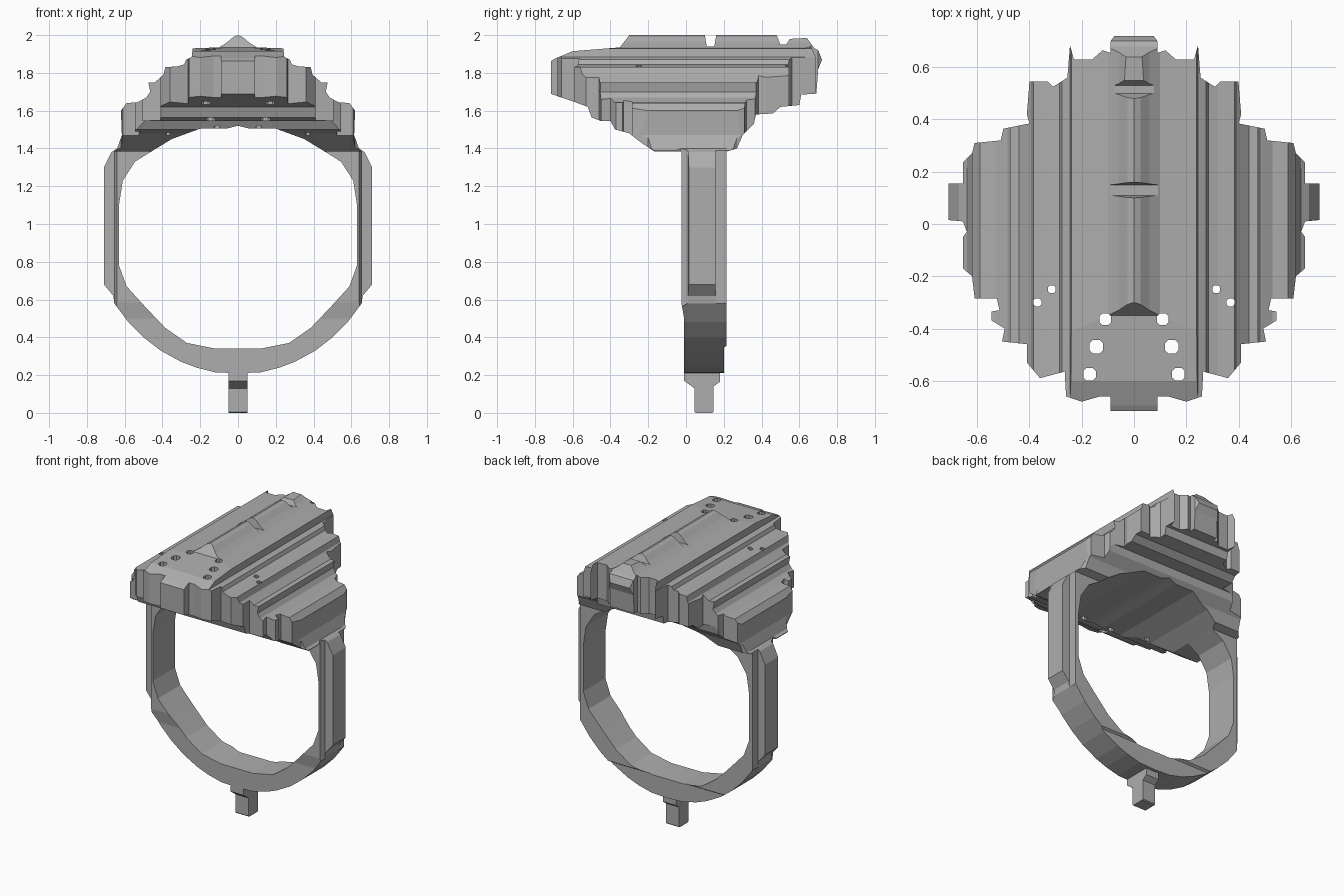
import bpy
import bmesh
from mathutils import Vector

default_cube = bpy.data.objects.get("Cube")
if default_cube:
    bpy.data.objects.remove(default_cube, do_unlink=True)

# One plain grey metal
metal = bpy.data.materials.new("grey_metal")
metal.use_nodes = True
metal.diffuse_color = (0.42, 0.42, 0.42, 1)
metal.node_tree.nodes["Principled BSDF"].inputs["Base Color"].default_value = metal.diffuse_color


def mirrored(half):
    """Close a right-hand half outline by mirroring it over the axis."""
    return half + [(-x, v) for x, v in reversed(half) if x > 0]


def prism(name, outline, axis, low, high):
    """Extrude a flat outline along the named axis."""
    place = {
        "x": lambda u, v, depth: Vector((depth, u, v)),
        "y": lambda u, v, depth: Vector((u, depth, v)),
        "z": lambda u, v, depth: Vector((u, v, depth)),
    }[axis]
    bm = bmesh.new()
    face = bm.faces.new([bm.verts.new(place(u, v, low)) for u, v in outline])
    extruded = bmesh.ops.extrude_face_region(bm, geom=[face])["geom"]
    moved = [item for item in extruded if isinstance(item, bmesh.types.BMVert)]
    bmesh.ops.translate(bm, verts=moved, vec=place(0, 0, high - low))
    bmesh.ops.recalc_face_normals(bm, faces=bm.faces)
    mesh = bpy.data.meshes.new(name)
    bm.to_mesh(mesh)
    bm.free()
    mesh.materials.append(metal)
    part = bpy.data.objects.new(name, mesh)
    bpy.context.collection.objects.link(part)
    return part


def cut(part, cutter, operation):
    """Apply an exact boolean and discard the cutter."""
    cutter.hide_render = True
    modifier = part.modifiers.new("cut", "BOOLEAN")
    modifier.operation = operation
    modifier.solver = "EXACT"
    modifier.object = cutter
    bpy.context.view_layer.update()
    depsgraph = bpy.context.evaluated_depsgraph_get()
    result = bpy.data.meshes.new_from_object(part.evaluated_get(depsgraph))
    part.modifiers.clear()
    part.data = result
    bpy.data.objects.remove(cutter, do_unlink=True)


# Stepped plan outline, shared by the head and the band
plan = mirrored([
    (0, .72), (.075, .72), (.09, .7), (.09, .655), (.12, .665), (.16, .63),
    (.23, .63), (.245, .685), (.255, .56), (.31, .525), (.33, .545), (.4, .545),
    (.41, .42), (.4, .385), (.5, .365), (.51, .32), (.61, .31), (.62, .27),
    (.655, .235), (.655, .155), (.71, .155), (.71, .015), (.655, .01),
    (.64, -.03), (.655, -.05), (.655, -.17), (.62, -.2), (.61, -.285),
    (.525, -.285), (.515, -.33), (.545, -.335), (.545, -.37), (.495, -.4),
    (.505, -.45), (.41, -.46), (.41, -.53), (.36, -.59), (.265, -.565),
    (.26, -.66), (.2, -.68), (.13, -.66), (.09, -.66), (.09, -.715), (0, -.715),
])

# Finger opening outline
opening = mirrored([
    (0, 1.52), (.06, 1.505), (.2, 1.505), (.35, 1.45), (.465, 1.38),
    (.545, 1.33), (.61, 1.23), (.63, 1.1), (.63, .78), (.59, .67),
    (.49, .56), (.385, .45), (.27, .37), (.12, .34), (0, .34),
])

# Head, front outline: terraces falling away from a narrow ridge
head_front = mirrored([
    (0, 2), (.025, 1.99), (.06, 1.96), (.1, 1.935), (.24, 1.93),
    (.245, 1.885), (.275, 1.87), (.285, 1.845), (.32, 1.835), (.385, 1.83),
    (.395, 1.79), (.44, 1.75), (.475, 1.75), (.465, 1.7), (.485, 1.67),
    (.53, 1.645), (.59, 1.64), (.62, 1.6), (.615, 1.47), (.64, 1.4),
    (.66, 1.385), (0, 1.385),
])

# Head, side outline: notched ridge on top, inverted steps below
head_side = [
    (-.72, 1.86), (-.695, 1.875), (-.6, 1.915), (-.35, 1.935), (-.3, 2),
    (.1, 2), (.11, 1.94), (.15, 1.94), (.16, 2), (.48, 2), (.5, 1.95),
    (.53, 1.95), (.55, 1.98), (.64, 1.985), (.68, 1.93), (.7, 1.92),
    (.72, 1.87), (.7, 1.82), (.69, 1.69), (.61, 1.685), (.6, 1.63),
    (.5, 1.62), (.46, 1.585), (.37, 1.58), (.36, 1.53), (.3, 1.47),
    (.27, 1.4), (.22, 1.385), (-.17, 1.385), (-.25, 1.44), (-.3, 1.48),
    (-.375, 1.5), (-.4, 1.545), (-.45, 1.545), (-.5, 1.565), (-.52, 1.62),
    (-.6, 1.65), (-.66, 1.67), (-.72, 1.69),
]

# Band outlines
band_front = mirrored([
    (0, 1.4), (.64, 1.4), (.67, 1.38), (.71, 1.3), (.71, .68), (.66, .62),
    (.655, .58), (.58, .48), (.5, .4), (.41, .33), (.3, .27), (.22, .24),
    (.12, .215), (0, .21),
])
band_side = [
    (-.025, 1.4), (-.025, .585), (-.01, .5), (-.01, .16), (.18, .16),
    (.2, .21), (.2, .345), (.215, .355), (.215, 1.4),
]


def shaped_part(name, front, side):
    """Intersect front, side and plan outlines, then open the finger hole."""
    part = prism(name, front, "y", -1, 1)
    cut(part, prism("side_cutter", side, "x", -1, 1), "INTERSECT")
    cut(part, prism("plan_cutter", plan, "z", -1, 3), "INTERSECT")
    cut(part, prism("opening_cutter", opening, "y", -2, 2), "DIFFERENCE")
    return part


head = shaped_part("stepped_head", head_front, head_side)
band = shaped_part("finger_band", band_front, band_side)

# Small drilled holes through the head: x, y, radius
for x, y, radius in [(.145, -.47, .026), (.17, -.575, .024), (.11, -.365, .022),
                     (.315, -.25, .015), (.37, -.3, .015)]:
    for side in (-1, 1):
        corner = radius / 2
        octagon = [(radius, corner), (corner, radius), (-corner, radius), (-radius, corner),
                   (-radius, -corner), (-corner, -radius), (corner, -radius), (radius, -corner)]
        drill = prism("drill", [(side * x + u, y + v) for u, v in octagon], "z", 1, 3)
        cut(head, drill, "DIFFERENCE")

# Peg under the band, widening into a collar where it joins
peg_side = [(.045, .006), (.051, 0), (.139, 0), (.145, .006), (.145, .14), (.18, .165),
            (.18, .25), (-.01, .25), (-.01, .17), (.045, .13)]
prism("bottom_peg", peg_side, "x", -.05, .05)
